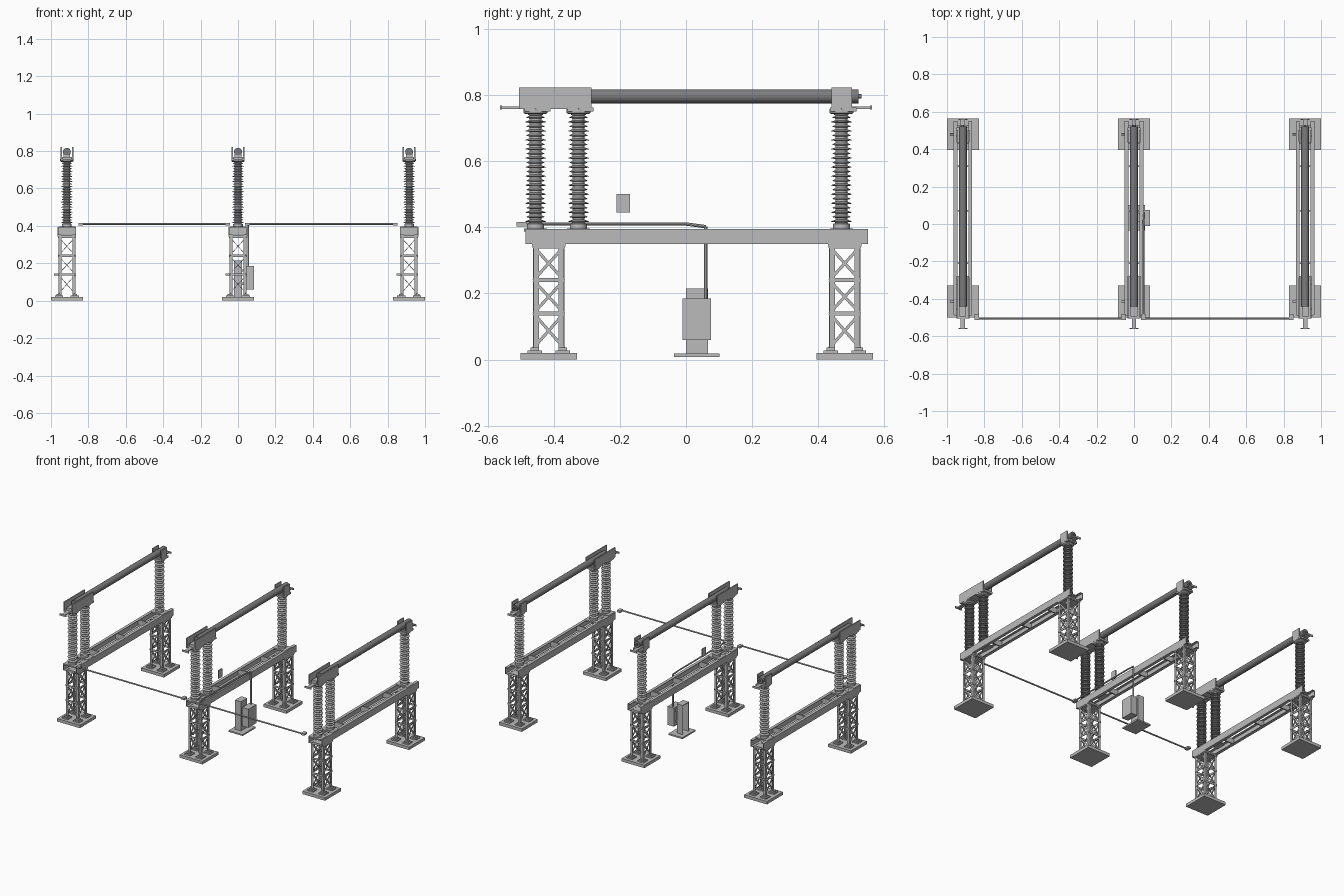
import bpy, bmesh, math
from mathutils import Vector

cube = bpy.data.objects.get("Cube")
if cube:
    bpy.data.objects.remove(cube, do_unlink=True)


def material(name, v):
    m = bpy.data.materials.new(name)
    m.use_nodes = True
    m.diffuse_color = (v, v, v, 1)
    m.node_tree.nodes["Principled BSDF"].inputs["Base Color"].default_value = (v, v, v, 1)
    return m


GREY = material("galvanised grey", 0.5)
DARK = material("dark tube grey", 0.2)


class Part:
    """Collects primitives into one named object."""

    def __init__(self, name, mat=GREY):
        self.name, self.mat, self.bm = name, mat, bmesh.new()

    def box(self, x0, x1, y0, y1, z0, z1):
        verts = bmesh.ops.create_cube(self.bm, size=1)["verts"]
        for v in verts:
            v.co = ((x0 + x1) / 2 + v.co.x * (x1 - x0),
                    (y0 + y1) / 2 + v.co.y * (y1 - y0),
                    (z0 + z1) / 2 + v.co.z * (z1 - z0))

    def bar(self, a, b, w, t):
        """Flat strip from a to b."""
        a, b = Vector(a), Vector(b)
        d = b - a
        rot = d.to_track_quat('Z', 'Y')
        for v in bmesh.ops.create_cube(self.bm, size=1)["verts"]:
            v.co = (a + b) / 2 + rot @ Vector((v.co.x * w, v.co.y * t, v.co.z * d.length))

    def rod(self, a, b, r, n=12):
        a, b = Vector(a), Vector(b)
        d = b - a
        rot = d.to_track_quat('Z', 'Y')
        res = bmesh.ops.create_cone(self.bm, cap_ends=True, segments=n, radius1=r,
                                    radius2=r, depth=d.length)
        for v in res["verts"]:
            v.co = (a + b) / 2 + rot @ v.co

    def lathe(self, profile, x, y, n=16):
        rings = [[self.bm.verts.new((x + r * math.cos(k * math.tau / n),
                                     y + r * math.sin(k * math.tau / n), z))
                  for k in range(n)] for r, z in profile]
        for lo, hi in zip(rings, rings[1:]):
            for k in range(n):
                j = (k + 1) % n
                self.bm.faces.new((lo[k], lo[j], hi[j], hi[k]))
        self.bm.faces.new(rings[0][::-1])
        self.bm.faces.new(rings[-1])

    def done(self, smooth=False):
        me = bpy.data.meshes.new(self.name)
        self.bm.to_mesh(me)
        self.bm.free()
        me.materials.append(self.mat)
        ob = bpy.data.objects.new(self.name, me)
        bpy.context.collection.objects.link(ob)
        if smooth:
            bpy.ops.object.select_all(action='DESELECT')
            ob.select_set(True)
            bpy.context.view_layer.objects.active = ob
            bpy.ops.object.shade_smooth_by_angle(angle=math.radians(35))


LEVELS = (0.035, 0.14, 0.24, 0.342)
SIDES = (-1, 1)


def tower(tag, x, y):
    p = Part(tag + "_base_pad")
    p.box(x - .085, x + .085, y - .085, y + .085, 0, .02)
    p.done()
    p = Part(tag + "_lattice_tower")
    h = .046
    for sx in SIDES:
        for sy in SIDES:
            # angle-section leg on a stepped foot plate
            cx, cy = x + sx * h, y + sy * h
            p.box(*sorted((cx, cx - sx * .016)), *sorted((cy, cy - sy * .003)), .02, .345)
            p.box(*sorted((cx, cx - sx * .003)), *sorted((cy, cy - sy * .016)), .02, .345)
            fx, fy = x + sx * .042, y + sy * .042
            p.box(fx - .022, fx + .022, fy - .022, fy + .022, .02, .028)
            p.box(fx - .013, fx + .013, fy - .013, fy + .013, .028, .036)
    for s in SIDES:
        for z in LEVELS[1:]:
            p.box(x - h, x + h, y + s * h - .002, y + s * h + .002, z - .006, z + .006)
            p.box(x + s * h - .002, x + s * h + .002, y - h, y + h, z - .006, z + .006)
        for lo, hi in zip(LEVELS, LEVELS[1:]):
            for d in SIDES:
                o = s * (h - .003 - .003 * (d > 0))
                p.bar((x - d * h, y + o, lo), (x + d * h, y + o, hi), .009, .003)
                p.bar((x + o, y - d * h, lo), (x + o, y + d * h, hi), .003, .009)
    # side stub and cap plate
    p.rod((x - .068, y, .14), (x - .04, y, .14), .006)
    p.box(x - .05, x + .05, y - .05, y + .05, .342, .352)
    p.done()


def insulator(tag, x, y):
    p = Part(tag + "_insulator")
    z0, z1, count = .412, .74, 24
    step = (z1 - z0) / count
    prof = [(.026, .395), (.026, .41), (.02, z0)]
    for i in range(count):
        z = z0 + i * step
        r = .031 if i % 2 == 0 else .027
        prof += [(.018, z + .003), (r, z + .005), (r, z + .0065), (.018, z + .011)]
    prof += [(.022, z1), (.022, .748)]
    p.lathe(prof, x, y)
    p.done(True)
    p = Part(tag + "_insulator_flange")
    p.lathe([(.03, .742), (.036, .746), (.036, .758), (.03, .762)], x, y, 12)
    p.box(x - .034, x + .034, y - .034, y + .046, .75, .762)
    p.done()
    p = Part(tag + "_insulator_seat")
    p.box(x - .045, x + .045, y - .035, y + .035, .388, .397)
    p.done()


def head(tag, x, y0, y1, out):
    """U-shaped contact housing with a terminal pad facing outward."""
    p = Part(tag + "_contact_housing")
    for s in SIDES:
        p.box(x + s * .031 - .004, x + s * .031 + .004, y0, y1, .76, .822)
    p.box(x - .035, x + .035, y0, y1, .757, .766)
    p.box(x - .018, x + .018, y0 + .01, y1 - .01, .766, .785)
    p.done()
    p = Part(tag + "_terminal")
    edge = y0 if out < 0 else y1
    tip = out * .562
    p.box(x - .012, x + .012, *sorted((edge - out * .01, tip)), .758, .766)
    p.box(x - .024, x + .024, *sorted((tip - out * .006, tip)), .756, .768)
    p.done()


def phase(tag, x):
    tower(tag + "_front", x, -.415)
    tower(tag + "_back", x, .48)
    # pair of channel beams with cross ties
    p = Part(tag + "_beam")
    for s in SIDES:
        p.box(x + s * .048 - .002, x + s * .048 + .002, -.485, .55, .35, .395)
        for z in (.35, .392):
            p.box(*sorted((x + s * .05, x + s * .03)), -.485, .55, z, z + .003)
    for y in (-.21, .07, .31):
        p.box(x - .048, x + .048, y - .004, y + .004, .355, .39)
    p.done()
    for i, y in enumerate((-.455, -.325, .47)):
        insulator(f"{tag}_{i + 1}", x, y)
    head(tag + "_front", x, -.505, -.285, -1)
    head(tag + "_back", x, .44, .502, 1)
    p = Part(tag + "_conductor_tube", DARK)
    p.rod((x, -.44, .796), (x, .522, .796), .021, 24)
    p.rod((x, .522, .796), (x, .53, .796), .007)
    p.done(True)


for tag, x in (("right", -.915), ("middle", 0), ("left", .915)):
    phase(tag, x)

# linkage rods between the three poles
p = Part("linkage_rods")
for a, b in ((-.84, -.055), (.05, .84)):
    p.rod((a, -.505, .41), (b, -.505, .41), .005, 8)
for x in (-.84, -.055, .05, .84):
    p.box(x - .012, x + .012, -.512, -.48, .403, .416)
p.done(True)

# drive rod from the poles down to the cabinet
p = Part("drive_rod")
path = ((.05, -.51, .41), (.05, 0, .41), (.055, .06, .402), (.055, .06, .18))
for a, b in zip(path, path[1:]):
    p.rod(a, b, .005, 8)
p.done(True)

# drive cabinet, its post and base
p = Part("drive_cabinet")
p.box(.038, .085, -.01, .075, .06, .185)
p.done()
p = Part("cabinet_post")
p.box(-.022, .022, 0, .004, .018, .215)
p.box(-.022, .022, .062, .066, .018, .215)
p.box(.018, .022, 0, .066, .018, .215)
p.box(-.022, .022, 0, .066, .211, .215)
for z in (.085, .155):
    p.box(.02, .04, .01, .055, z, z + .012)
p.done()
p = Part("cabinet_base")
p.box(-.045, .06, -.036, .102, .008, .018)
p.done()

# small sign plate
p = Part("sign_plate")
p.box(-.003, .003, -.21, -.17, .445, .5)
p.done()
